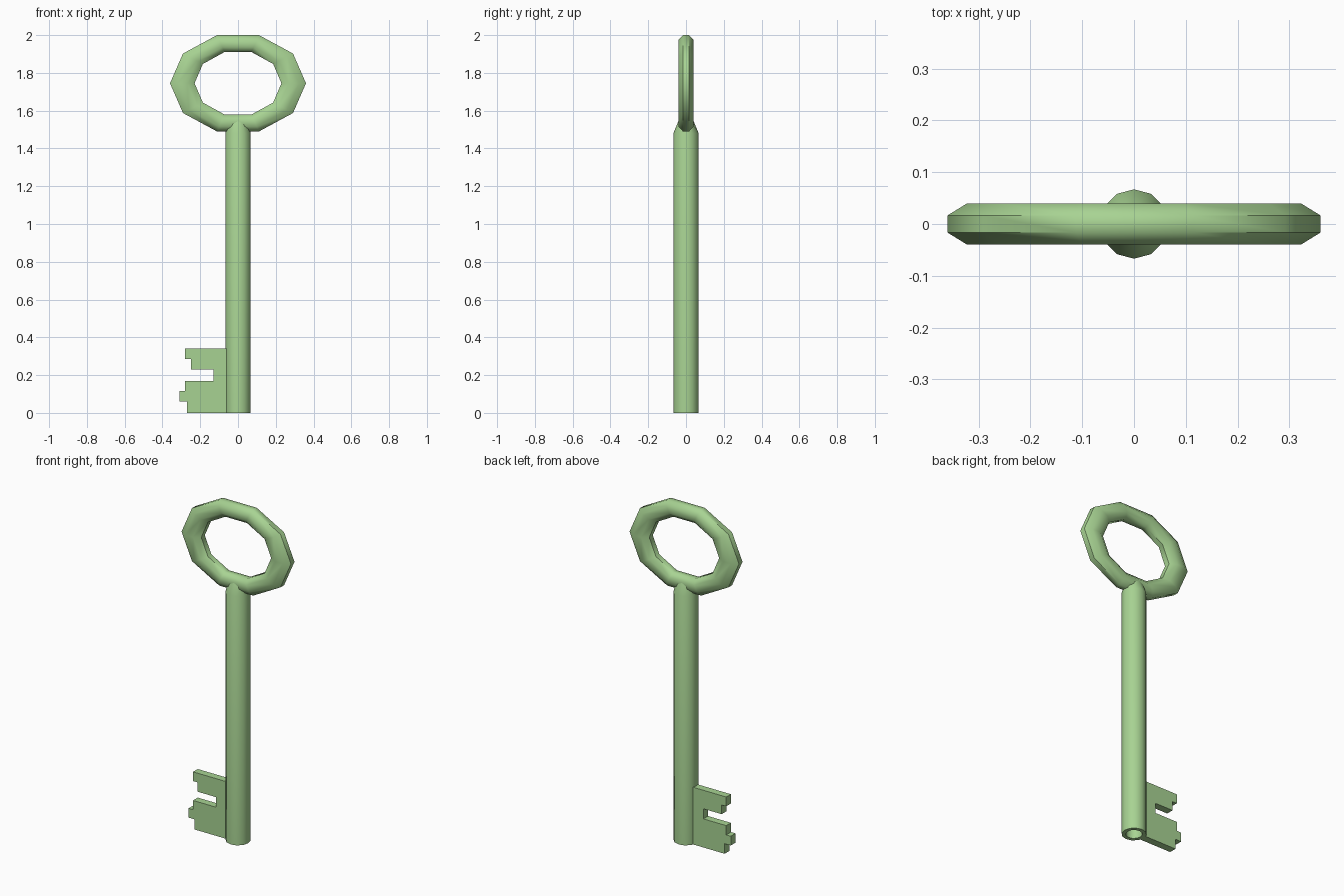
import bpy, bmesh
from math import cos, sin, pi, radians

cube = bpy.data.objects.get("Cube")
if cube:
    bpy.data.objects.remove(cube, do_unlink=True)

green = bpy.data.materials.new("soft green")
green.use_nodes = True
colour = (0.39, 0.65, 0.29, 1)
green.diffuse_color = colour
green.node_tree.nodes["Principled BSDF"].inputs["Base Color"].default_value = colour


def finish(name, bm, smooth_angle=None):
    """Turn a bmesh into a named, coloured object."""
    bmesh.ops.recalc_face_normals(bm, faces=bm.faces)
    mesh = bpy.data.meshes.new(name)
    bm.to_mesh(mesh)
    bm.free()
    mesh.materials.append(green)
    obj = bpy.data.objects.new(name, mesh)
    bpy.context.collection.objects.link(obj)
    if smooth_angle:
        bpy.ops.object.select_all(action="DESELECT")
        obj.select_set(True)
        bpy.context.view_layer.objects.active = obj
        bpy.ops.object.shade_smooth_by_angle(angle=radians(smooth_angle))
    return obj


def bridge(bm, a, b):
    """Join two equal loops of vertices with quads."""
    n = len(a)
    for i in range(n):
        j = (i + 1) % n
        bm.faces.new((a[i], a[j], b[j], b[i]))


# Oval handle: ten segments with an octagonal section
SEGMENTS, SIDES, CENTRE_Z = 10, 8, 1.745
bm = bmesh.new()
rings = []
for i in range(SEGMENTS):
    a = 2 * pi * i / SEGMENTS
    ring = []
    for k in range(SIDES):
        t = 2 * pi * (k + 0.5) / SIDES
        u, v = cos(t) / cos(pi / SIDES), sin(t) / cos(pi / SIDES)
        rx = 0.295 + 0.065 * u
        rz = 0.221 + 0.047 * u
        ring.append(bm.verts.new((rx * cos(a), 0.04 * v, CENTRE_Z + rz * sin(a))))
    rings.append(ring)
for i in range(SEGMENTS):
    bridge(bm, rings[i], rings[(i + 1) % SEGMENTS])
finish("handle_ring", bm, 50)

# Shaft: hollow lower end, tapered neck running into the handle
bm = bmesh.new()
profile = [(0.045, 0.045, 0.3), (0.045, 0.045, 0), (0.067, 0.067, 0),
           (0.067, 0.067, 1.48), (0.05, 0.036, 1.555)]
loops = []
for rx, ry, z in profile:
    loops.append([bm.verts.new((rx * cos(i * pi / 6), ry * sin(i * pi / 6), z))
                  for i in range(12)])
for lower, upper in zip(loops, loops[1:]):
    bridge(bm, lower, upper)
bm.faces.new(loops[0])
bm.faces.new(loops[-1])
finish("shaft", bm, 50)

# Notched bit: flat outline given thickness
outline = [(-0.055, 0), (-0.27, 0), (-0.27, 0.06), (-0.31, 0.06), (-0.31, 0.115),
           (-0.28, 0.115), (-0.28, 0.17), (-0.13, 0.17), (-0.13, 0.23),
           (-0.25, 0.23), (-0.25, 0.285), (-0.28, 0.285), (-0.28, 0.34), (-0.055, 0.34)]
bm = bmesh.new()
front, back = [[bm.verts.new((x, y, z)) for x, z in outline] for y in (-0.022, 0.022)]
bm.faces.new(front)
bm.faces.new(back)
bridge(bm, front, back)
finish("key_bit", bm)
